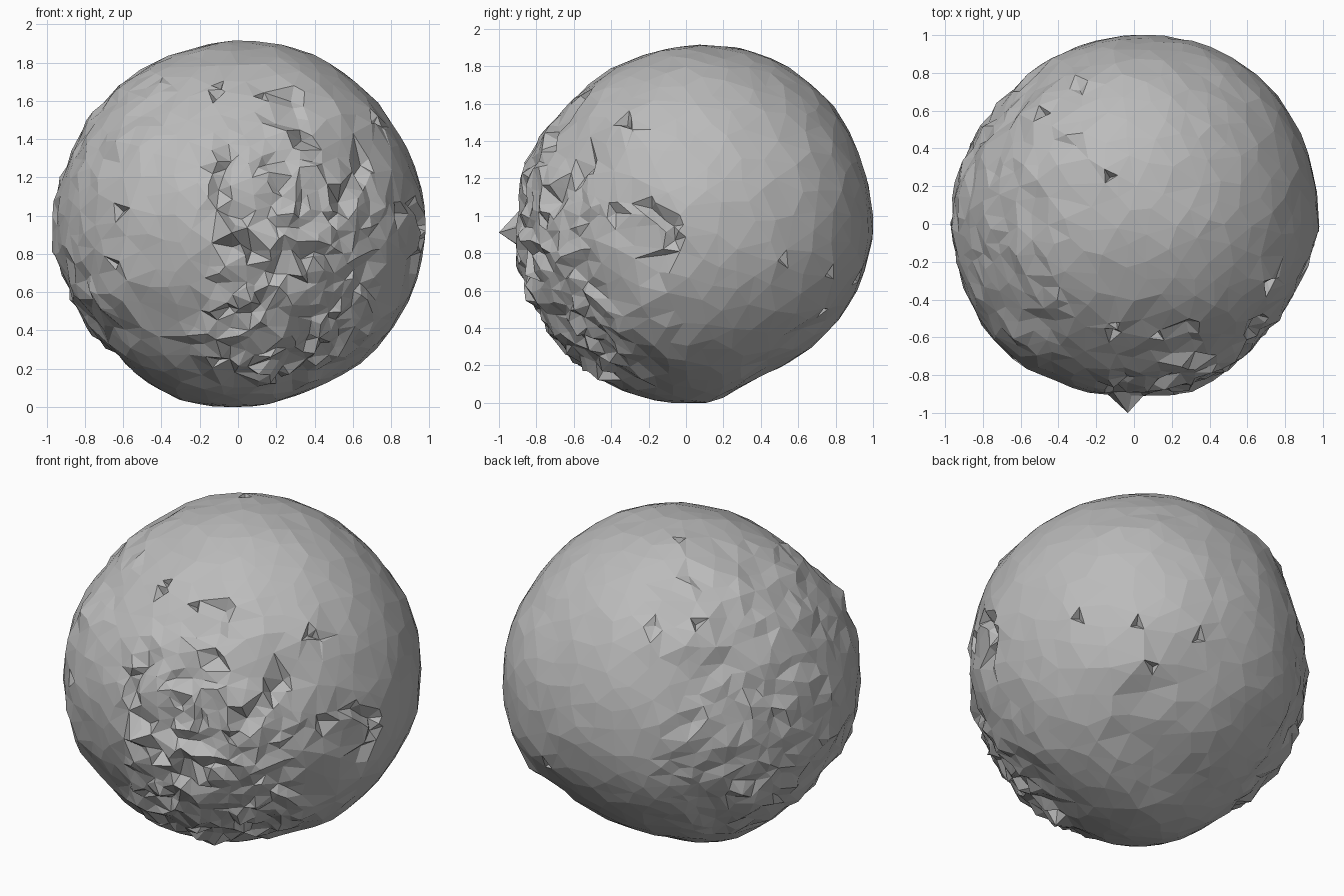
import bpy
import bmesh
import math
import random
from mathutils import Vector, noise

random.seed(11)
RADIUS = 0.955
CENTRE = Vector((0.0, 0.04, 0.96))

cube = bpy.data.objects.get("Cube")
if cube:
    bpy.data.objects.remove(cube, do_unlink=True)


def unit(x, y, z):
    return Vector((x, y, z)).normalized()


def on_front(x, z):
    """Direction of the surface point on the -y side at x, z."""
    z -= CENTRE.z
    return unit(x, -math.sqrt(max(0.01, RADIUS**2 - x * x - z * z)), z)


def on_side(y, z):
    """Direction of the surface point on the +x side at y, z."""
    y, z = y - CENTRE.y, z - CENTRE.z
    return unit(math.sqrt(max(0.01, RADIUS**2 - y * y - z * z)), y, z)


def on_top(x, y):
    y -= CENTRE.y
    return unit(x, y, math.sqrt(max(0.01, RADIUS**2 - x * x - y * y)))


X, Y, Z = Vector((1, 0, 0)), Vector((0, 1, 0)), Vector((0, 0, 1))

# Lumpy overall form: radii (in hundredths) at equal turns around three rings
rings = [
    (X, Z, [98, 97, 97, 97.5, 96, 95, 95.5, 94.5, 97, 95.5, 93, 96.5, 96, 94, 96.5, 98]),
    (Y, Z, [96, 96.5, 98.5, 98, 96, 94, 92.5, 95.5, 95.5, 96, 96, 97, 96, 87.5, 91, 94]),
    (X, Y, [98, 98.5, 99.5, 99, 96, 94.5, 91.5, 94.5, 97, 97, 99.5, 96, 95.5, 96.5, 92.5, 95]),
]
form = []
for across, up, sizes in rings:
    for i, size in enumerate(sizes):
        a = i * math.tau / len(sizes)
        form.append((across * math.cos(a) + up * math.sin(a), size / 100))
# The same between the rings, by diagonal quarter
form += [
    (unit(-2, 2, 5), 0.985), (unit(2, -2, -5), 0.93), (unit(2, -2, 5), 0.965),
    (unit(-2, 2, -5), 0.92), (unit(2, 2, 5), 0.975), (unit(-2, -2, -5), 0.98),
]

# Weathered patches: centre direction, reach, strength
patches = [
    (on_front(0.3, 0.45), 0.7, 1.0),
    (on_front(0.6, 1.0), 0.4, 0.8),
    (on_front(0.15, 1.25), 0.45, 0.6),
    (on_front(-0.45, 1.2), 0.55, 0.3),
    (unit(-0.8, -0.5, -0.35), 0.45, 0.7),
    (unit(-0.7, -0.4, 0.55), 0.55, 0.6),
    (unit(-0.9, 0.4, -0.2), 0.85, 0.7),
    (unit(-0.6, 0.4, 0.6), 0.6, 0.5),
    (on_side(-0.15, 0.35), 0.3, 0.4),
    (on_side(-0.25, 0.88), 0.3, 0.45),
]

# Cracks: runs of directions
cracks = [
    [on_front(0.05, 0.9), on_front(0.14, 0.7), on_front(0.08, 0.45)],
    [on_front(0.08, 0.95), on_front(0.3, 0.93), on_front(0.52, 1.0)],
    [on_front(0.3, 1.65), on_front(0.36, 1.4), on_front(0.34, 1.0)],
    [on_front(0.55, 1.1), on_front(0.7, 1.3)],
    [on_side(-0.45, 1.03), on_side(-0.2, 1.05), on_side(-0.06, 0.95)],
    [on_side(-0.06, 0.9), on_side(-0.13, 0.72)],
    [unit(-1, 0.75, -0.6), unit(-1, 0.7, -0.35), unit(-1, 0.4, -0.4)],
]

# Small chips scattered over the smoother faces
chips = [
    on_front(-0.12, 1.66), on_front(-0.6, 1.03), on_front(0.13, 1.65),
    on_front(-0.62, 0.76), on_side(-0.32, 1.5), on_side(0.5, 0.78),
    on_side(0.73, 0.5), on_top(-0.13, 0.25), on_top(-0.1, -0.55),
    on_top(0.72, -0.3), on_top(-0.47, 0.57), on_top(-0.28, 0.7),
    unit(0.6, 0.7, -0.25), unit(0.3, 0.9, -0.3),
]
crater = on_front(0.06, 1.16)
hollow = patches[-1][0]
nose = on_front(-0.03, 0.92)


def roughness(d):
    best = 0.18
    for centre, reach, strength in patches:
        t = max(0.0, 1 - ((d - centre).length / reach) ** 2)
        best = max(best, strength * min(1.0, t * 2))
    return best


def crack_distance(d):
    best = 9.0
    for run in cracks:
        for a, b in zip(run, run[1:]):
            t = max(0.0, min(1.0, (d - a).dot(b - a) / (b - a).length_squared))
            best = min(best, (d - a.lerp(b, t)).length)
    return best


def random_direction():
    return Vector([random.gauss(0, 1) for _ in range(3)]).normalized()


def form_radius(d):
    """Smooth blend of the nearby form radii."""
    total = weight = 0.0
    for f, size in form:
        w = math.exp(-(d - f).length_squared / 0.05) + 1e-6
        total += w * size
        weight += w
    return total / weight


def height(d):
    """Radius of the rock in a direction."""
    rough = roughness(d)
    r = form_radius(d) + 0.006 * noise.noise(d * 5)
    r += rough * (0.025 * noise.noise(d * 9) + random.uniform(-0.022, 0.018))
    # Ringed crater
    ring = (d - crater).length
    r -= 0.05 * math.exp(-((ring - 0.18) / 0.03) ** 2)
    # Shallow hollow on the side, and cracks
    r -= 0.02 * math.exp(-((d - hollow).length / 0.15) ** 2)
    return r - 0.05 * math.exp(-(crack_distance(d) / 0.022) ** 2)


# Scatter irregular points, closer together where weathered
points = []
for d in chips:
    points.append((d, height(d) - 0.035))
    side = d.orthogonal().normalized()
    other = d.cross(side)
    turn = random.uniform(0, math.tau)
    for i in range(3):
        a = turn + i * math.tau / 3
        reach = random.uniform(0.03, 0.075)
        p = (d + reach * (side * math.cos(a) + other * math.sin(a))).normalized()
        points.append((p, height(p) + random.uniform(0, 0.012)))
points.append((nose, 1.04))

for i in range(6500):
    d = random_direction()
    gap = 0.11 - 0.062 * min(1.0, roughness(d) * 1.1)
    if crack_distance(d) < 0.07 or abs((d - crater).length - 0.18) < 0.06:
        gap = min(gap, 0.042)
    if all((d - p).length_squared > gap * gap for p, r in points):
        points.append((d, height(d)))

# Join the points into a closed faceted shell
bm = bmesh.new()
radii = {}
for d, r in points:
    radii[bm.verts.new(d)] = r
bmesh.ops.convex_hull(bm, input=bm.verts[:])
for v in bm.verts:
    d = v.co.copy()
    # Sideways slip gives torn, overlapping chips
    slip = random_direction() * 0.022 * max(0.0, roughness(d) - 0.2)
    v.co = CENTRE + d * radii[v] + slip

# Rest on the ground
lowest = min(v.co.z for v in bm.verts)
bmesh.ops.translate(bm, verts=bm.verts[:], vec=(0, 0, -lowest))
bmesh.ops.recalc_face_normals(bm, faces=bm.faces[:])

mesh = bpy.data.meshes.new("boulder")
bm.to_mesh(mesh)
bm.free()
boulder = bpy.data.objects.new("boulder", mesh)
bpy.context.collection.objects.link(boulder)

# Stone colour
stone = bpy.data.materials.new("grey_stone")
stone.use_nodes = True
colour = (0.5, 0.5, 0.5, 1.0)
stone.diffuse_color = colour
stone.node_tree.nodes["Principled BSDF"].inputs["Base Color"].default_value = colour
mesh.materials.append(stone)
